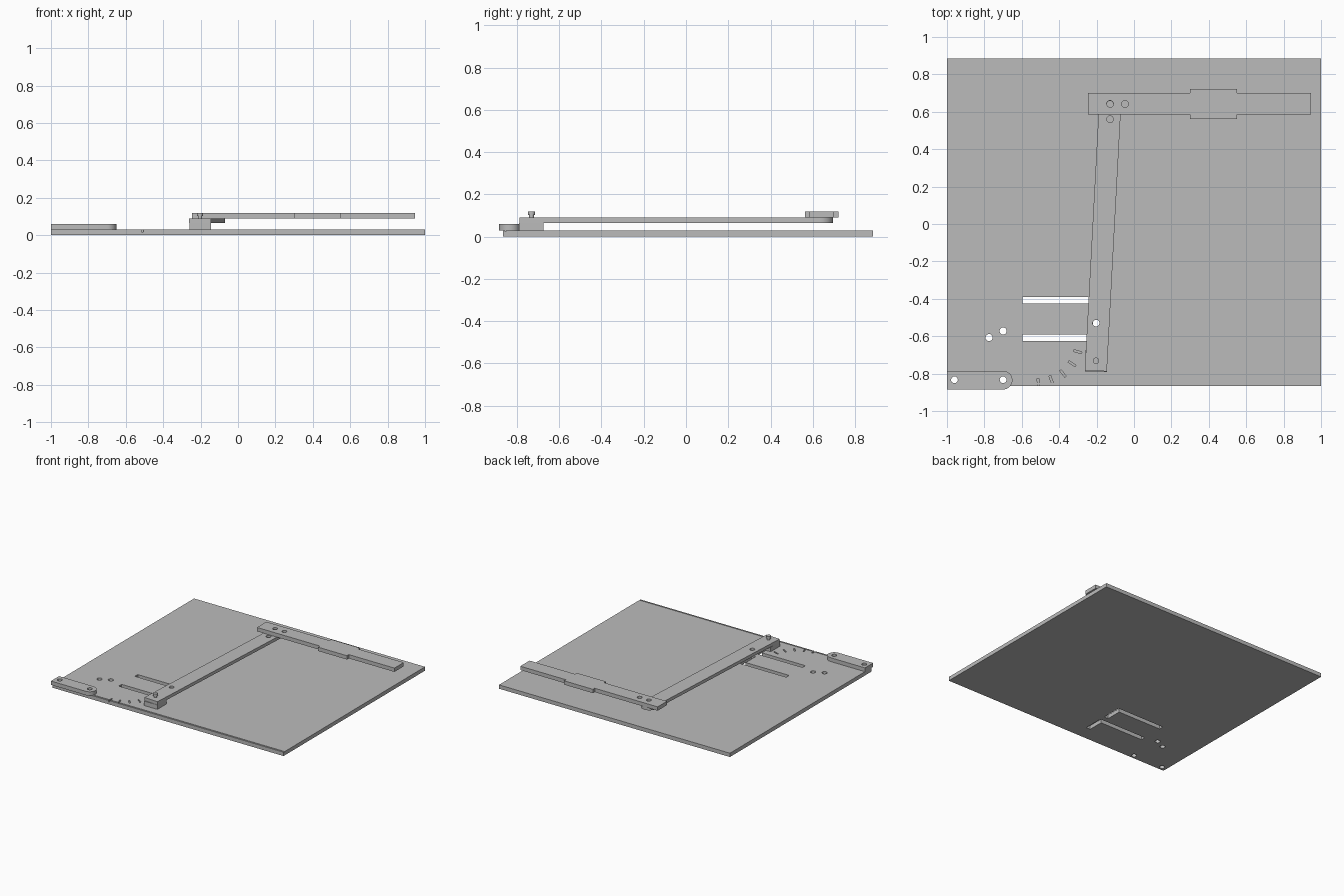
import bpy, bmesh
from math import sin, cos, pi, radians, atan2, hypot
from mathutils import Matrix

cube = bpy.data.objects.get("Cube")
if cube:
    bpy.data.objects.remove(cube, do_unlink=True)

grey = bpy.data.materials.new("plain grey")
grey.use_nodes = True
tone = (0.5, 0.5, 0.5, 1)
grey.diffuse_color = tone
grey.node_tree.nodes["Principled BSDF"].inputs["Base Color"].default_value = tone


def plate(name, outline, low, high):
    """Extrude a flat outline from one height to another."""
    bm = bmesh.new()
    face = bm.faces.new([bm.verts.new((x, y, low)) for x, y in outline])
    out = bmesh.ops.extrude_face_region(bm, geom=[face])["geom"]
    bmesh.ops.translate(bm, vec=(0, 0, high - low),
                        verts=[v for v in out if isinstance(v, bmesh.types.BMVert)])
    bmesh.ops.recalc_face_normals(bm, faces=bm.faces)
    mesh = bpy.data.meshes.new(name)
    bm.to_mesh(mesh)
    bm.free()
    mesh.materials.append(grey)
    obj = bpy.data.objects.new(name, mesh)
    bpy.context.collection.objects.link(obj)
    return obj


def box(x0, x1, y0, y1):
    return [(x0, y0), (x1, y0), (x1, y1), (x0, y1)]


def arc(x, y, r, start, end, steps):
    return [(x + r * cos(start + (end - start) * i / steps),
             y + r * sin(start + (end - start) * i / steps)) for i in range(steps + 1)]


def circle(x, y, r):
    return arc(x, y, r, 0, 2 * pi, 24)[:-1]


def round_ended(x0, y0, x1, y1, r):
    """Bar with a square start and a rounded far end."""
    a = atan2(y1 - y0, x1 - x0)
    side = (-sin(a) * r, cos(a) * r)
    return ([(x0 + side[0], y0 + side[1]), (x0 - side[0], y0 - side[1])]
            + arc(x1, y1, r, a - pi / 2, a + pi / 2, 16))


def cut(obj, outlines, low=-0.1, high=0.3):
    for outline in outlines:
        cutter = plate("cutter", outline, low, high)
        cutter.hide_render = True
        mod = obj.modifiers.new("cut", "BOOLEAN")
        mod.operation, mod.solver, mod.object = "DIFFERENCE", "EXACT", cutter
        bpy.context.view_layer.objects.active = obj
        bpy.ops.object.modifier_apply(modifier=mod.name)
        bpy.data.objects.remove(cutter, do_unlink=True)


# Base board with hooked slots, through holes, engraved scale and front groove
base = plate("base_board", box(-1, 1, -0.865, 0.885), 0, 0.03)
tab_holes = [(-0.96, -0.833), (-0.70, -0.833)]
for y in (-0.408, -0.608):
    hook = [(-0.595, y + 0.018), (-0.183, y + 0.018), (-0.183, y - 0.14),
            (-0.219, y - 0.14), (-0.219, y - 0.018), (-0.595, y - 0.018)]
    cut(base, [hook])
cut(base, [circle(x, y, 0.019) for x, y in [(-0.775, -0.607), (-0.70, -0.572)] + tab_holes])
cut(base, [box(-0.65, 1.1, -0.857, -0.851)], low=0.024)
for i in range(5):
    a = radians(-16 - 18 * i)
    dx, dy = cos(a), sin(a)
    mark = [(-0.52 + dx * r - dy * w, -0.62 + dy * r + dx * w)
            for r, w in ((0.205, -0.005), (0.25, -0.005), (0.25, 0.005), (0.205, 0.005))]
    cut(base, [mark], low=0.018)

# Corner tab
tab = plate("corner_tab", round_ended(-1, -0.835, -0.70, -0.835, 0.05), 0.03, 0.06)
cut(tab, [circle(x, y, 0.018) for x, y in tab_holes])

# Swing arm on its spacer block
block = plate("spacer_block", box(-0.26, -0.145, -0.79, -0.675), 0.03, 0.065)
arm = plate("swing_arm", round_ended(-0.204, -0.785, -0.128, 0.637, 0.059), 0.065, 0.09)
cut(arm, [circle(x, y, 0.018) for x, y in [(-0.203, -0.53), (-0.128, 0.56), (-0.128, 0.64)]])

# Pivot pin with a wider head
pin = plate("pin_neck", circle(-0.203, -0.731, 0.011), 0.09, 0.102)
head = plate("pin_head", circle(-0.203, -0.731, 0.017), 0.102, 0.12)

# Cross bar with a wider grip section
y0, y1, g0, g1 = 0.585, 0.70, 0.562, 0.722
bar = plate("cross_bar", [(-0.245, y0), (0.30, y0), (0.30, g0), (0.55, g0), (0.55, y0), (0.945, y0),
                          (0.945, y1), (0.55, y1), (0.55, g1), (0.30, g1), (0.30, y1), (-0.245, y1)],
            0.09, 0.12)
cut(bar, [circle(x, 0.642, 0.018) for x in (-0.128, -0.048)])

# Smooth the round walls, keep the edges crisp
bpy.ops.object.select_all(action="DESELECT")
for obj in (base, tab, block, arm, pin, head, bar):
    obj.select_set(True)
bpy.context.view_layer.objects.active = base
bpy.ops.object.shade_smooth_by_angle(angle=radians(30))
